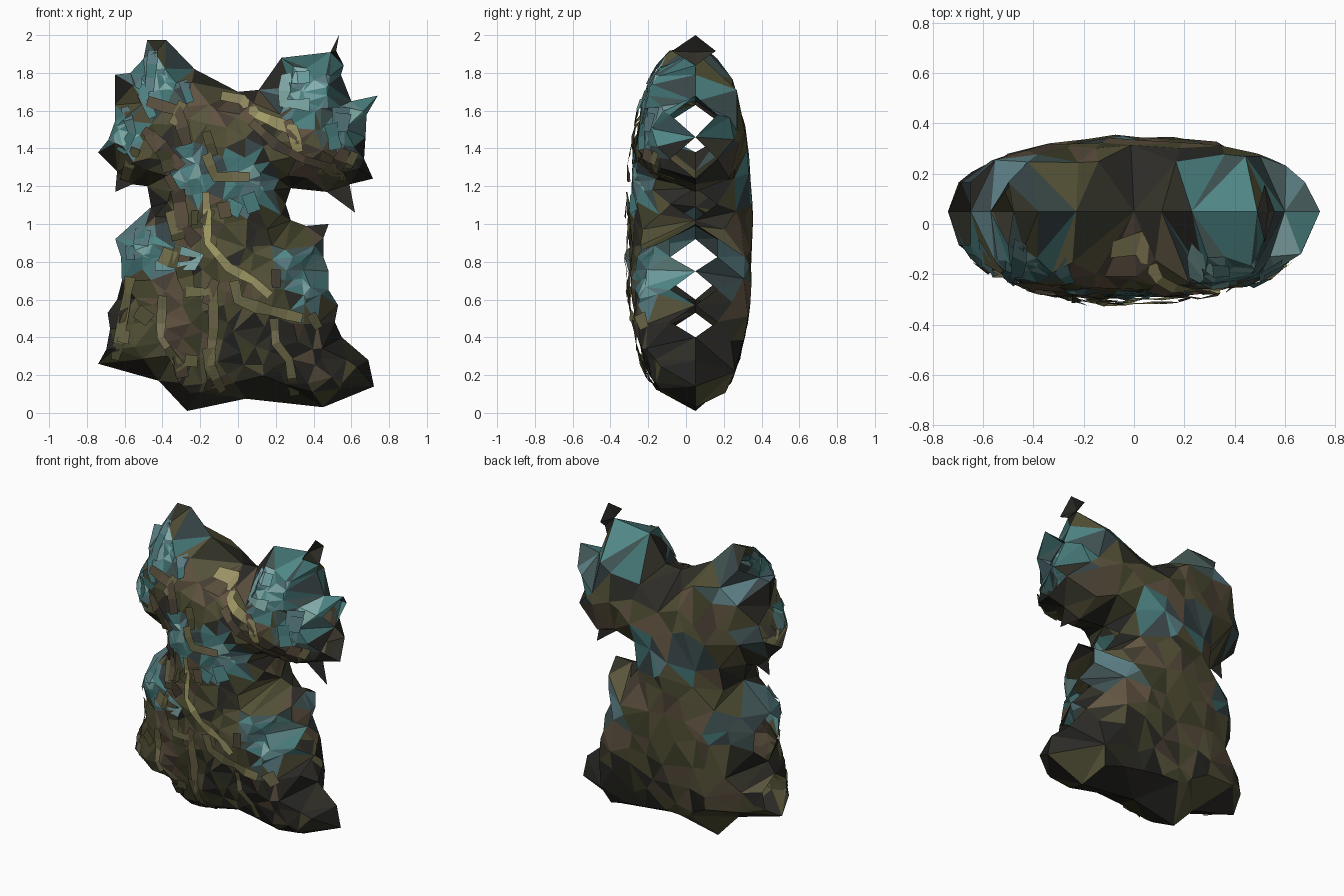
import bpy, math, random
from mathutils import Vector, noise
from mathutils.bvhtree import BVHTree
from mathutils.geometry import delaunay_2d_cdt, intersect_point_line

if "Cube" in bpy.data.objects:
    bpy.data.objects.remove(bpy.data.objects["Cube"])

random.seed(7)
MID = 0.05      # y of the seam between front and back shells
ROUND = 0.36    # distance from the outline at which full depth is reached

# body outline (x, z), counter-clockwise seen from the front
OUT = [Vector(p) for p in reversed([
    (-.48, 1.975), (-.38, 1.975), (-.23, 1.82), (0, 1.70), (.11, 1.71), (.23, 1.88),
    (.49, 1.91), (.535, 2.0), (.56, 1.84), (.545, 1.79), (.60, 1.65), (.74, 1.68),
    (.675, 1.46), (.715, 1.24), (.59, 1.21), (.62, 1.06), (.47, 1.17), (.28, 1.19),
    (.28, 1.02), (.36, .99), (.48, 1.0), (.48, .75), (.53, .57), (.55, .40),
    (.69, .28), (.72, .14), (.45, .03), (.04, .075), (-.27, .01), (-.42, .17),
    (-.74, .26), (-.69, .53), (-.64, .60), (-.65, .92), (-.46, 1.09), (-.48, 1.20),
    (-.56, 1.21), (-.65, 1.17), (-.64, 1.28), (-.74, 1.38), (-.65, 1.63),
    (-.65, 1.79), (-.57, 1.80)])]
N = len(OUT)

# teal clusters (x, z, radius)
TEAL = [(-.43, 1.76, .17), (-.60, 1.48, .12), (-.25, 1.27, .15), (.04, 1.22, .17),
        (.40, 1.72, .20), (.60, 1.54, .16), (-.52, .86, .17), (.40, .73, .20)]

# linear colours, three variants per family
PAL = {
    "pale": [(.24, .43, .43), (.15, .33, .34), (.20, .38, .36)],
    "teal": [(.08, .24, .24), (.055, .17, .17), (.10, .20, .22)],
    "slate": [(.05, .085, .085), (.04, .06, .065), (.06, .10, .09)],
    "olive": [(.085, .08, .035), (.055, .055, .025), (.10, .09, .045)],
    "brown": [(.10, .075, .045), (.065, .05, .035), (.125, .09, .055)],
    "dark": [(.018, .018, .016), (.026, .024, .02), (.03, .03, .02)],
    "yellow": [(.36, .33, .13), (.28, .26, .11), (.32, .28, .13)],
    "moss": [(.17, .16, .07), (.14, .13, .06), (.20, .17, .09)],
}
MATS, INDEX = [], {}
for fam, cols in PAL.items():
    INDEX[fam] = len(MATS)
    for i, c in enumerate(cols):
        m = bpy.data.materials.new(f"{fam}_{i}")
        m.diffuse_color = (*c, 1)
        m.use_nodes = True
        m.node_tree.nodes["Principled BSDF"].inputs["Base Color"].default_value = m.diffuse_color
        MATS.append(m)


def edge_distance(p):
    best = 9
    for i in range(N):
        a, b = OUT[i], OUT[(i + 1) % N]
        q, t = intersect_point_line(p, a, b)
        q = a + (b - a) * min(1, max(0, t))
        best = min(best, (p - Vector((q[0], q[1]))).length)
    return best


def inside(p):
    hit = False
    for i in range(N):
        a, b = OUT[i], OUT[i - 1]
        if (a.y > p.y) != (b.y > p.y) and p.x < (b.x - a.x) * (p.y - a.y) / (b.y - a.y) + a.x:
            hit = not hit
    return hit


def inflate(p, full):
    # rounded rim, limited by an overall ellipsoid-like envelope
    d = min(1, edge_distance(p) / ROUND)
    rim = math.sqrt(max(0, 1 - (1 - d) ** 2))
    side = math.sqrt(max(0, 1 - (p.x / .76) ** 2))
    ends = math.sqrt(max(0, 1 - abs(p.y - 1) ** (2.1 if p.y > 1 else 2.7)))
    return full * min(rim, side, ends)


def tealness(p):
    return max(math.exp(-((p.x - x) ** 2 + (p.y - z) ** 2) / (r * r)) for x, z, r in TEAL)


def pick_family(p, front):
    t = tealness(p) + random.uniform(-.2, .2) - (0 if front else .15)
    if t > .92:
        return "pale" if front else "teal"
    if t > .5:
        return "teal" if front or random.random() < .5 else "slate"
    if t > .36:
        return "slate"
    if edge_distance(p) < .05 or (p.y < .5 and p.x > -.08 and random.random() < .75):
        return "dark"
    n = noise.noise(Vector((p.x * 4, p.y * 4, front))) + random.uniform(-.25, .25)
    return "brown" if n > .2 else "dark" if n < -.3 else "olive"


def make_object(name, verts, faces, families):
    me = bpy.data.meshes.new(name)
    me.from_pydata(verts, [], faces)
    for m in MATS:
        me.materials.append(m)
    for poly, fam in zip(me.polygons, families):
        poly.material_index = INDEX[fam] + random.randrange(3)
    ob = bpy.data.objects.new(name, me)
    bpy.context.collection.objects.link(ob)


def shell(name, step, full, bump, side):
    pts = [v.copy() for v in OUT]
    gaps = []
    # inset points on long side edges, where the seam opens
    for i in range(N):
        a, b = OUT[i], OUT[(i + 1) % N]
        e = b - a
        if e.length > .16 and abs(e.y) > 1.5 * abs(e.x):
            nrm = Vector((-e.y, e.x)).normalized() * .028
            ts = (.3, .7) if e.length > .24 else (.5,)
            gaps.append({i, (i + 1) % N} | {len(pts) + k for k in range(len(ts))})
            pts += [a + e * t + nrm for t in ts]
    # jittered interior points, denser on the front clusters
    for i in range(int(1.6 / step)):
        for j in range(int(2.1 / step)):
            c = Vector((-.8 + i * step, j * step))
            for _ in range(3 if side < 0 and tealness(c) > .6 else 1):
                p = c + Vector((random.uniform(-.45, .45), random.uniform(-.45, .45))) * step
                if inside(p) and edge_distance(p) > .045:
                    pts.append(p)
    edges = [(i, (i + 1) % N) for i in range(N)]
    vs, _, fs, orig, _, _ = delaunay_2d_cdt(pts, edges, [], 1, 1e-5)
    verts = []
    for v in vs:
        d = inflate(v, full)
        if edge_distance(v) > .05:
            d += bump * noise.noise(Vector((v.x * 9, v.y * 9, side)))
        verts.append((v.x, MID + side * d, v.y))
    faces, fams = [], []
    for f in fs:
        ids = {orig[k][0] for k in f if orig[k]}
        if any(ids <= g for g in gaps):
            continue
        faces.append(list(f) if side < 0 else list(reversed(f)))
        fams.append(pick_family(sum((vs[k] for k in f), Vector((0, 0))) / 3, side < 0))
    make_object(name, verts, faces, fams)
    return BVHTree.FromPolygons(verts, faces)


FRONT = shell("front_shell", .09, .345, .03, -1)
shell("back_shell", .14, .30, .012, 1)


def drape(q):
    hit = FRONT.ray_cast(Vector((q.x, -2, q.y)), Vector((0, 1, 0)))[0]
    y = hit.y if hit else MID - inflate(q, .34)
    return (q.x, max(-.345, y - random.uniform(.016, .032)), q.y)


def ribbon(name, fam, width, path):
    path = [Vector(p) for p in path]
    pts = []
    for a, b in zip(path, path[1:]):
        n = max(1, round((b - a).length / .08))
        pts += [a.lerp(b, k / n) for k in range(n)]
    pts.append(path[-1])
    verts = []
    for i, p in enumerate(pts):
        t = (pts[min(i + 1, len(pts) - 1)] - pts[max(i - 1, 0)]).normalized()
        nrm = Vector((-t.y, t.x)) * width / 2 * random.uniform(.8, 1.2)
        verts += [drape(p - nrm), drape(p + nrm)]
    faces = [(2 * i, 2 * i + 2, 2 * i + 3, 2 * i + 1) for i in range(len(pts) - 1)]
    make_object(name, verts, faces, [fam] * len(faces))


# raised strips running over the front
RIBBONS = [
    ("yellow", .045, [(-.17, 1.17), (-.16, .90), (-.05, .77), (.08, .70), (.17, .62)]),
    ("yellow", .06, [(-.09, 1.68), (.02, 1.66), (.10, 1.58), (.29, 1.50), (.32, 1.38)]),
    ("brown", .05, [(.07, 1.54), (.2, 1.42), (.35, 1.34), (.52, 1.29)]),
    ("moss", .05, [(.46, 1.30), (.56, 1.25), (.62, 1.38)]),
    ("moss", .05, [(-.57, .72), (-.60, .55), (-.65, .28)]),
    ("moss", .045, [(-.40, .62), (-.41, .40), (-.30, .23)]),
    ("moss", .05, [(-.28, .64), (-.13, .64), (-.13, .45), (-.15, .25), (-.08, .11)]),
    ("moss", .045, [(.19, .50), (.20, .37), (.27, .28), (.30, .09)]),
    ("moss", .06, [(-.02, .70), (0, .60), (.10, .56), (.34, .50)]),
    ("brown", .06, [(-.48, 1.65), (-.32, 1.60), (-.27, 1.42)]),
    ("moss", .05, [(-.17, 1.37), (-.12, 1.25), (.06, 1.25)]),
    ("pale", .06, [(.38, 1.78), (.25, 1.77), (.24, 1.64), (.38, 1.63)]),
    ("teal", .05, [(-.60, 1.62), (-.56, 1.48), (-.62, 1.38)]),
    ("moss", .05, [(-.54, 1.40), (-.58, 1.30), (-.60, 1.23)]),
    ("pale", .05, [(-.44, .78), (-.24, .78), (-.20, .83), (-.34, .87)]),
    ("teal", .05, [(-.45, 1.92), (-.47, 1.70)]),
    ("brown", .07, [(-.32, 1.18), (-.29, .98), (-.22, .90)]),
    ("brown", .05, [(-.5, 1.5), (-.4, 1.42), (-.3, 1.3)]),
]
for i, (fam, w, path) in enumerate(RIBBONS):
    ribbon(f"raised_strip_{i + 1}", fam, w, path)

# small scattered flakes between the strips
for i in range(36):
    while True:
        a = Vector((random.uniform(-.65, .6), random.uniform(.15, 1.8)))
        b = a + Vector((random.uniform(-.06, .06), random.uniform(-.14, -.06)))
        if inside(a) and inside(b) and min(edge_distance(a), edge_distance(b)) > .06 \
                and (a.x < -.1 or tealness(a) > .3):
            break
    ribbon(f"flake_{i + 1}", "teal" if tealness(a) > .5 else random.choice(["olive", "brown", "moss"]),
           random.uniform(.04, .08), [a, b])
